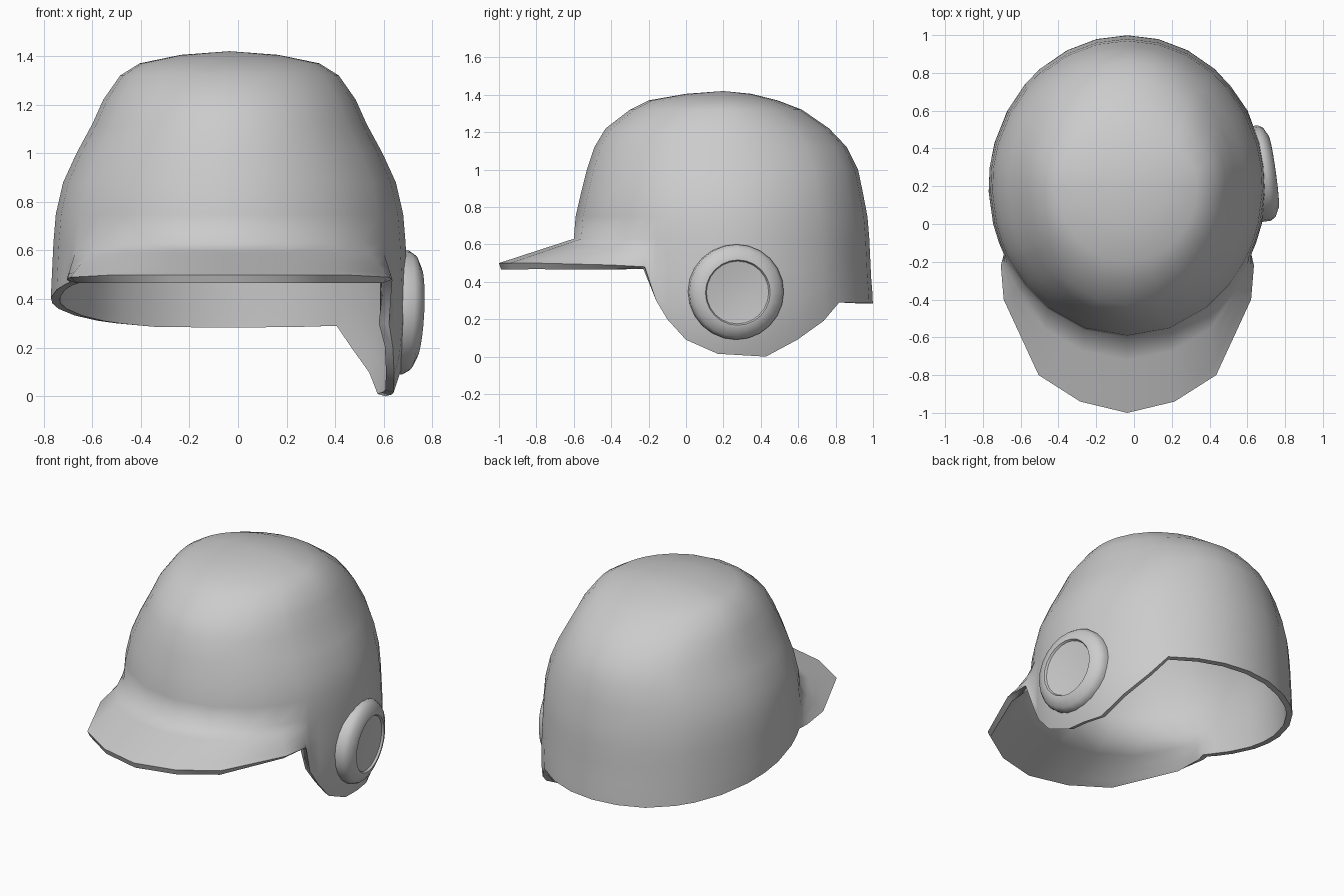
import bpy, bmesh
from math import asin, sin, cos, tau, radians
from mathutils import Matrix, Vector

if "Cube" in bpy.data.objects:
    bpy.data.objects.remove(bpy.data.objects["Cube"])

CX, CY = -0.035, 0.2


def interp(table, v):
    """Linear lookup; each table row is (key, value, value, ...)."""
    if v <= table[0][0]:
        return table[0][1:]
    for a, b in zip(table, table[1:]):
        if v <= b[0]:
            t = (v - a[0]) / (b[0] - a[0])
            return [p + (q - p) * t for p, q in zip(a[1:], b[1:])]
    return table[-1][1:]


def finish(bm, name, angle, thickness=0):
    me = bpy.data.meshes.new(name)
    bm.to_mesh(me)
    bm.free()
    ob = bpy.data.objects.new(name, me)
    bpy.context.collection.objects.link(ob)
    bpy.ops.object.select_all(action='DESELECT')
    ob.select_set(True)
    bpy.context.view_layer.objects.active = ob
    if thickness:
        m = ob.modifiers.new("thickness", 'SOLIDIFY')
        m.thickness = thickness
        m.offset = -1
        m.use_even_offset = True
        bpy.ops.object.modifier_apply(modifier=m.name)
    bpy.ops.object.shade_smooth_by_angle(angle=radians(angle))
    return ob


# Shell section by height: z, half width, front y, back y
SECTION = [(0, .67, -.60, .99), (.15, .72, -.60, .99), (.3, .735, -.60, 1.0),
           (.42, .735, -.60, .99), (.63, .725, -.60, .98), (.75, .715, -.59, .97),
           (.88, .685, -.56, .945), (1.0, .63, -.53, .92), (1.12, .565, -.49, .86),
           (1.22, .52, -.43, .765), (1.32, .45, -.30, .62), (1.37, .37, -.20, .49),
           (1.405, .2, 0, .35)]
# Lower edge height along y: right side with ear flap, left side without
RIGHT = [(-.21, .48), (-.16, .3), (-.1, .2), (0, .09), (.17, .015), (.43, 0),
         (.6, .09), (.74, .19), (.82, .29), (1, .285)]
LEFT = [(-.21, .48), (.2, .4), (.49, .35), (.71, .315), (.92, .287), (1, .285)]
# Brim edge: shell column y, edge half width, edge y, edge z
BRIM = [(-.6, 0, -1.0, .5), (-.56, .25, -.94, .5), (-.45, .47, -.8, .5),
        (-.33, .655, -.4, .49), (-.21, .67, -.22, .48)]
YS = [-.6, -.56, -.45, -.33, -.21, -.16, -.1, 0, .17, .3, .43, .6, .74, .82, .92, .98, 1]


def shell_point(side, a, z):
    hw, yf, yb = interp(SECTION, z)
    s = sin(a)
    return Vector((CX + side * hw * cos(a), CY + s * (yb - CY if s > 0 else CY - yf), z))


# Shell, brim and ear flap as one continuous skin
bm = bmesh.new()
columns = [(1, y) for y in YS] + [(-1, y) for y in YS[-2:0:-1]]
grid = []
for side, y in columns:
    a = asin(max(-1, min(1, (y - CY) / .8)))
    low = []
    for t in (0, .15, .4, .7):
        if y <= -.21:
            bx, by, bz = interp(BRIM, y)
            edge = Vector((CX + side * bx, by, bz))
            low.append(edge.lerp(shell_point(side, a, .63), t))
        else:
            zb = interp(RIGHT if side > 0 else LEFT, y)[0]
            low.append(shell_point(side, a, zb + (.63 - zb) * t))
    high = [shell_point(side, a, row[0]) for row in SECTION[4:]]
    grid.append([bm.verts.new(p) for p in low + high])
apex = bm.verts.new((CX, CY, 1.42))
for c0, c1 in zip(grid, grid[1:] + grid[:1]):
    for r in range(len(c0) - 1):
        bm.faces.new((c0[r], c1[r], c1[r + 1], c0[r + 1]))
    bm.faces.new((c0[-1], c1[-1], apex))
finish(bm, "helmet_shell", 80, .035)

# Round ear cover: revolved profile (radius, height), dished in the middle
PROFILE = [(.255, -.05), (.255, 0), (.237, .028), (.192, .05), (.175, .052),
           (.168, .04), (.09, .031)]
SEG = 24
bm = bmesh.new()
rings = [[bm.verts.new((h, r * cos(tau * i / SEG), r * sin(tau * i / SEG)))
          for i in range(SEG)] for r, h in PROFILE]
for r0, r1 in zip(rings, rings[1:]):
    for i in range(SEG):
        j = (i + 1) % SEG
        bm.faces.new((r0[i], r0[j], r1[j], r1[i]))
centre = bm.verts.new((.028, 0, 0))
for i in range(SEG):
    bm.faces.new((rings[-1][i], rings[-1][(i + 1) % SEG], centre))
bm.faces.new(rings[0][::-1])
place = (Matrix.Translation((.69, .27, .345)) @ Matrix.Rotation(radians(8), 4, 'Z')
         @ Matrix.Rotation(radians(3), 4, 'Y'))
bmesh.ops.transform(bm, matrix=place, verts=bm.verts[:])
finish(bm, "ear_cover", 45)
